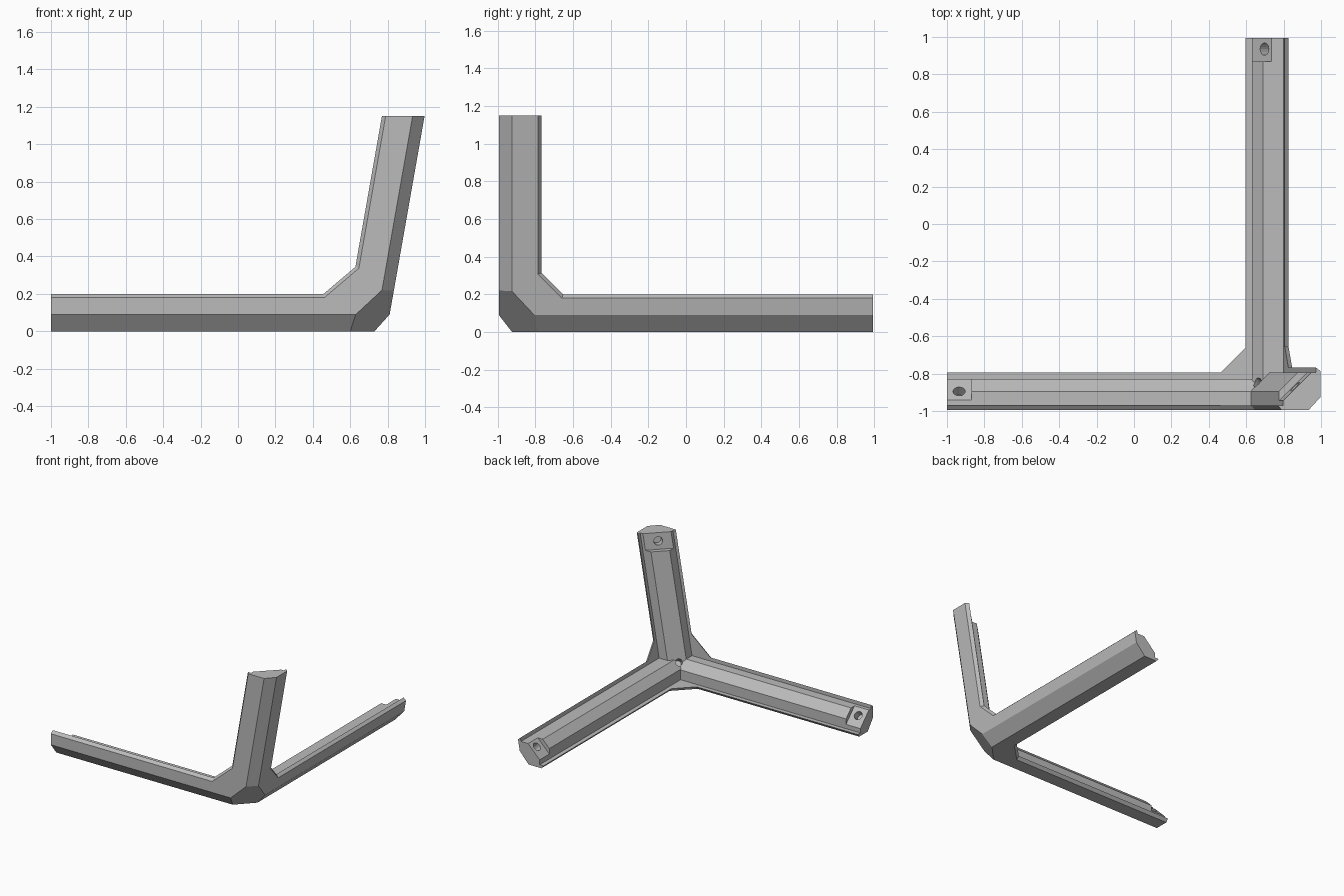
import bpy, bmesh
from mathutils import Vector

if "Cube" in bpy.data.objects:
    bpy.data.objects.remove(bpy.data.objects["Cube"])

LEAN = 0.176      # sideways lean of the upright and the right wall
RIGHT = 0.795     # x of the right wall at the floor
FRONT = 0.995     # depth of the front wall
counter = 0


def link(bm, name):
    mesh = bpy.data.meshes.new(name)
    bm.to_mesh(mesh)
    bm.free()
    ob = bpy.data.objects.new(name, mesh)
    bpy.context.collection.objects.link(ob)
    return ob


def solid(name, *planes):
    """Convex solid: keeps A*a + B*b + C*c < D, where a, b and c are the
    distances from the right wall, the front wall and the floor."""
    global counter
    counter += 1
    bm = bmesh.new()
    bmesh.ops.create_cube(bm, size=5 + 0.07 * counter)
    for A, B, C, D in planes:
        n = Vector((-A, B, C + LEAN * A))
        d = D - RIGHT * A - FRONT * B
        geom = bm.verts[:] + bm.edges[:] + bm.faces[:]
        cut = bmesh.ops.bisect_plane(bm, geom=geom, dist=1e-6, plane_co=n * d / n.length_squared,
                                     plane_no=n, clear_outer=True)
        edges = [e for e in cut["geom_cut"] if isinstance(e, bmesh.types.BMEdge)]
        bmesh.ops.contextual_create(bm, geom=edges)
    bmesh.ops.recalc_face_normals(bm, faces=bm.faces[:])
    return link(bm, name)


def hole(name, center, direction, radius, depth):
    bm = bmesh.new()
    bmesh.ops.create_cone(bm, cap_ends=True, segments=16, radius1=radius, radius2=radius, depth=2 * depth)
    turn = Vector(direction).to_track_quat("Z", "Y")
    for v in bm.verts:
        v.co = turn @ v.co + Vector(center)
    return link(bm, name)


def combine(target, tool, operation):
    mod = target.modifiers.new("combine", "BOOLEAN")
    mod.operation, mod.solver, mod.object = operation, "EXACT", tool
    bpy.context.view_layer.update()
    graph = bpy.context.evaluated_depsgraph_get()
    mesh = bpy.data.meshes.new_from_object(target.evaluated_get(graph))
    target.modifiers.clear()
    target.data = mesh
    bpy.data.objects.remove(tool)


# Core bars with an inner chamfer
bracket = solid("corner_bracket", (0, 1, 0, 0.165), (0, 0, 1, 0.17), (0, 1, 1, 0.27))
side_bar = solid("side_bar", (1, 0, -LEAN, 0.165), (0, 0, 1, 0.1702), (1, 0, 1 - LEAN, 0.275))
upright_bar = solid("upright_bar", (1, 0, 0, 0.2), (0, 1, 0, 0.2), (1, 1, 0, 0.3))

# Thin outer walls: bevelled rims with gussets in the inner corners
front_wall = solid("front_wall", (0, 1, 0, 0.025))
combine(front_wall, solid("front_opening", (0, 0.8, -1, -0.18), (-1, 0.8, 0, -0.208),
                          (-1, 1.1, -1, -0.545)), "DIFFERENCE")
right_wall = solid("right_wall", (1, 0, 0, 0.025))
combine(right_wall, solid("right_opening", (0.8, 0, -1, -0.18), (0.8, -1, 0, -0.208),
                          (1.1, -1, -1, -0.515)), "DIFFERENCE")
floor_wall = solid("floor_wall", (0, 0, 1, 0.025))
combine(floor_wall, solid("floor_opening", (0, -1, 0.8, -0.18), (-1, 0, 0.8 + LEAN, -0.18),
                          (-1, -1, 1.1, -0.51)), "DIFFERENCE")

for part in (side_bar, upright_bar, front_wall, right_wall, floor_wall):
    combine(bracket, part, "UNION")

# Outer envelope: walls, chamfered edges, cut corner and arm ends
envelope = solid(
    "envelope",
    (-1, 0, 0, 0), (0, -1, 0, 0), (0, 0, -1, 0),
    (0, -9, -7, -0.63), (-90, 0, -65, -5.85), (-70, -64, 0, -4.48),
    (-1, -0.96, -0.9, -0.262),
    (0, 0, 1, 1.15), (0, 1, 0, 1.99), (1, 0, -LEAN, 1.795))
combine(bracket, envelope, "INTERSECT")

# Recessed mounting seats at the three arm ends
IN_A, IN_B, IN_C = (-1, 0, 0, -0.027), (0, -1, 0, -0.027), (0, 0, -1, -0.027)
seats = [
    solid("long_seat", (0, -1, -1, -0.225), IN_B, IN_C, (-1, 0, LEAN, -1.665)),
    solid("side_seat", (-1, 0, LEAN - 1, -0.23), IN_A, IN_C, (0, -1, 0, -1.865)),
    solid("upright_seat", (-1, -1, 0, -0.25), IN_A, IN_B, (0, 0, -1, -1.02)),
]
# Blind screw holes in the seats and in the inner corner
seats += [
    hole("long_hole", (-0.935, -0.895, 0.125), (0, 1, 1), 0.033, 0.06),
    hole("side_hole", (0.70, 0.935, 0.13), (-1, 0, 1), 0.033, 0.06),
    hole("upright_hole", (0.861, -0.87, 1.085), (-1, 1, 0.18), 0.033, 0.06),
    hole("corner_hole", (0.66, -0.85, 0.15), (-0.57, 0.55, 0.6), 0.027, 0.06),
]
for cutter in seats:
    combine(bracket, cutter, "DIFFERENCE")

# Plain grey finish
grey = bpy.data.materials.new("plain_grey")
grey.use_nodes = True
colour = (0.5, 0.5, 0.5, 1)
grey.diffuse_color = colour
grey.node_tree.nodes["Principled BSDF"].inputs["Base Color"].default_value = colour
bracket.data.materials.clear()
bracket.data.materials.append(grey)
for face in bracket.data.polygons:
    face.use_smooth = False
    face.material_index = 0
